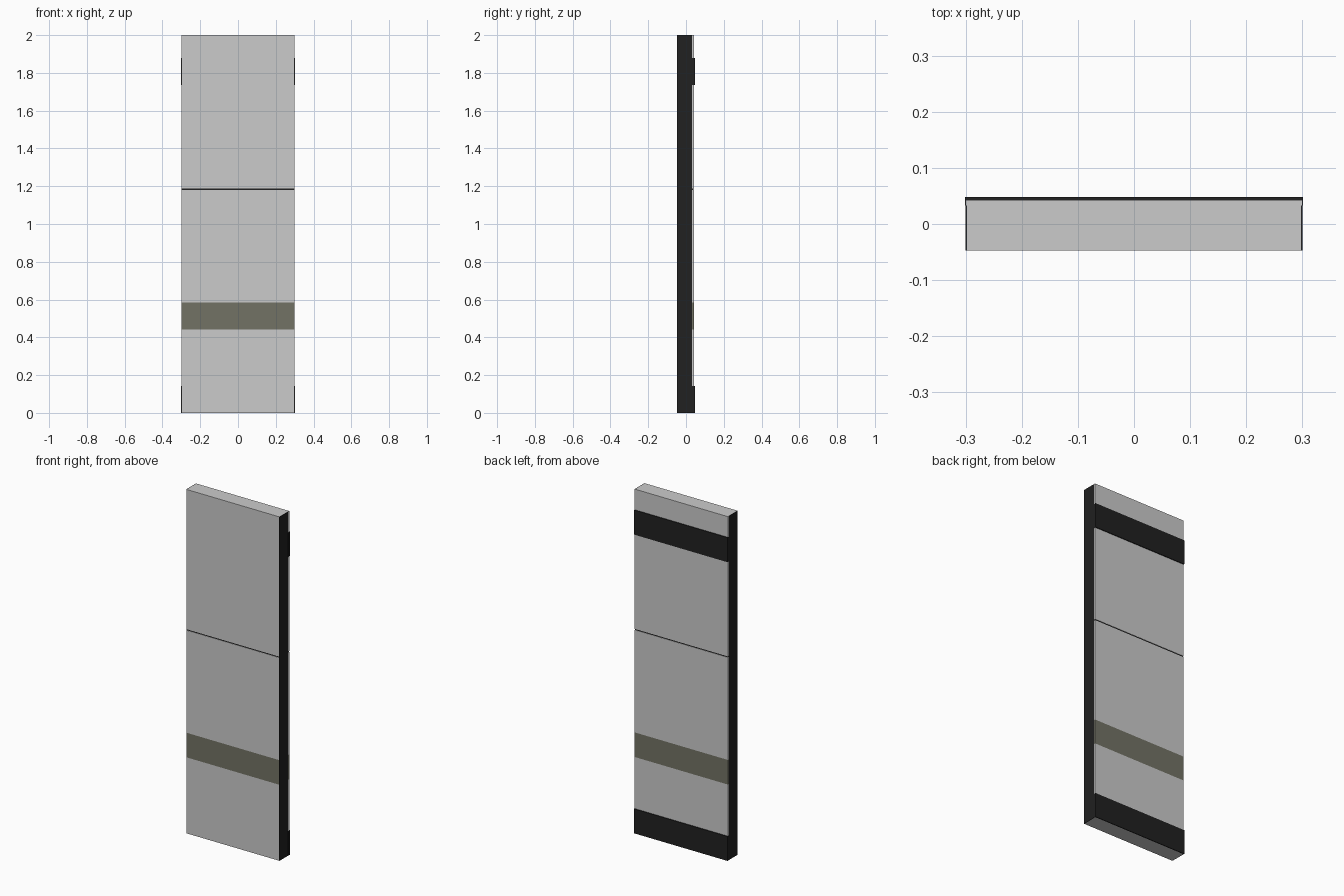
import bpy
import bmesh

if "Cube" in bpy.data.objects:
    bpy.data.objects.remove(bpy.data.objects["Cube"])


def material(name, rgb):
    m = bpy.data.materials.new(name)
    m.diffuse_color = (*rgb, 1.0)
    m.use_nodes = True
    m.node_tree.nodes["Principled BSDF"].inputs["Base Color"].default_value = m.diffuse_color
    return m


DARK = material("dark_edge", (0.015, 0.015, 0.015))
OLIVE = material("olive_band", (0.17, 0.17, 0.13))


def box(name, x, y, z, mat=None):
    """Box from (min, max) ranges on each axis."""
    bm = bmesh.new()
    bmesh.ops.create_cube(bm, size=1)
    for v in bm.verts:
        for i, (lo, hi) in enumerate((x, y, z)):
            v.co[i] = lo if v.co[i] < 0 else hi
    me = bpy.data.meshes.new(name)
    bm.to_mesh(me)
    bm.free()
    ob = bpy.data.objects.new(name, me)
    bpy.context.collection.objects.link(ob)
    if mat:
        me.materials.append(mat)
    return ob


W = 0.3
SIDE = 0.298
FRONT, STEP, BACK, RAIL = -0.047, 0.033, 0.043, 0.048

# Stacked panel sections: core behind the front face, plus the back skin
sections = [
    ("lower_panel", 0.0, 0.442, None),
    ("olive_panel", 0.442, 0.585, OLIVE),
    ("middle_panel", 0.585, 1.181, None),
    ("upper_panel", 1.187, 2.0, None),
]
for name, lo, hi, mat in sections:
    box(name + "_front", (-SIDE, SIDE), (FRONT, STEP), (lo, hi), mat)
    box(name + "_back", (-W, W), (STEP, BACK), (lo, hi), mat)

# Dark filler recessed in the seam between middle and upper panels
box("seam_filler", (-SIDE, SIDE), (FRONT + 0.002, BACK - 0.002), (1.181, 1.187), DARK)

# Dark edge strips on both sides
for name, s in (("left_edge", -1), ("right_edge", 1)):
    box(name, tuple(sorted((s * SIDE, s * W))), (FRONT, STEP), (0.0, 2.0), DARK)

# Dark rails across the back, wrapping the ends of the back skin
for name, lo, hi in (("bottom_rail", 0.0, 0.142), ("top_rail", 1.737, 1.88)):
    box(name, (-W, W), (BACK, RAIL), (lo, hi), DARK)
    for end, s in (("left", -1), ("right", 1)):
        box(f"{name}_{end}_cap", tuple(sorted((s * W, s * (W + 0.001)))), (STEP, RAIL), (lo, hi), DARK)
